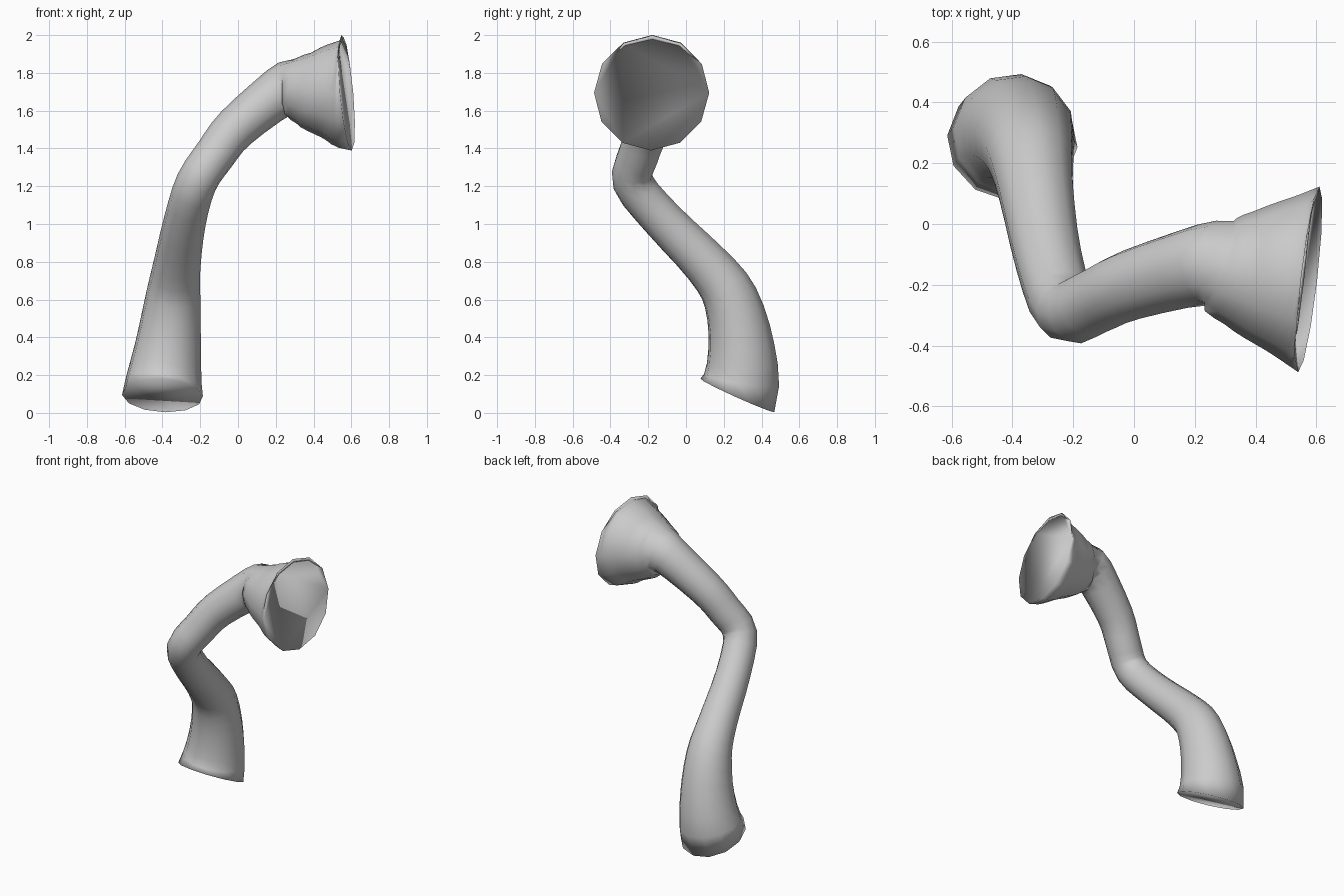
import bpy, bmesh, math
from mathutils import Vector

if "Cube" in bpy.data.objects:
    bpy.data.objects.remove(bpy.data.objects["Cube"])

SIDES, STEPS = 12, 3

# centreline x, y, z and radius
path = [
    (-0.40, 0.272, 0.092, 0.215), (-0.37, 0.293, 0.35, 0.177),
    (-0.343, 0.235, 0.61, 0.147), (-0.322, 0.11, 0.785, 0.126),
    (-0.28, -0.12, 1.02, 0.112), (-0.22, -0.28, 1.22, 0.109),
    (-0.12, -0.25, 1.37, 0.110), (-0.01, -0.20, 1.51, 0.116),
    (0.225, -0.135, 1.70, 0.134), (0.30, -0.145, 1.715, 0.168),
    (0.39, -0.16, 1.705, 0.215), (0.49, -0.172, 1.70, 0.262),
    (0.575, -0.182, 1.695, 0.307)]
start_dir = Vector((0.05, 0.41, 0.91)).normalized()
end_dir = Vector((1, -0.115, 0.09)).normalized()


def phantom(near, nxt, direction):
    """Extra point that makes the curve leave the end along direction."""
    length = (Vector(nxt[:3]) - Vector(near[:3])).length
    p = Vector(nxt[:3]) + direction * 2 * length
    return (*p, 2 * near[3] - nxt[3])


def catmull(a, b, c, d, t):
    return 0.5 * (2*b + (c - a)*t + (2*a - 5*b + 4*c - d)*t*t + (3*b - a - 3*c + d)*t**3)


# smooth samples through the path
pts = [phantom(path[0], path[1], -start_dir)] + path + [phantom(path[-1], path[-2], end_dir)]
samples = []
for i in range(1, len(pts) - 2):
    for s in range(STEPS):
        samples.append([catmull(*(pts[i + k][j] for k in (-1, 0, 1, 2)), s / STEPS)
                        for j in range(4)])
samples.append(list(path[-1]))
centres = [Vector(s[:3]) for s in samples]
last = len(centres) - 1

# rings carried from the wide end down the tube without twist
bm = bmesh.new()
rings = []
side = Vector((0, 0, 1))
for i in range(last, -1, -1):
    if i == last:
        tan = end_dir
    elif i == 0:
        tan = start_dir
    else:
        tan = (centres[i + 1] - centres[i - 1]).normalized()
    side = (side - tan * side.dot(tan)).normalized()
    other = tan.cross(side)
    r = samples[i][3]
    rings.append([bm.verts.new(centres[i] + r * (side * math.cos(a) + other * math.sin(a)))
                  for a in (2 * math.pi * k / SIDES for k in range(SIDES))])

# tube wall and two end caps
for a, b in zip(rings, rings[1:]):
    for k in range(SIDES):
        n = (k + 1) % SIDES
        bm.faces.new((a[k], a[n], b[n], b[k]))
bm.faces.new(rings[0])
bm.faces.new(rings[-1])
bmesh.ops.recalc_face_normals(bm, faces=bm.faces)
for f in bm.faces:
    f.smooth = True

mesh = bpy.data.meshes.new("flared_tube")
bm.to_mesh(mesh)
bm.free()
obj = bpy.data.objects.new("flared_tube", mesh)
bpy.context.collection.objects.link(obj)
